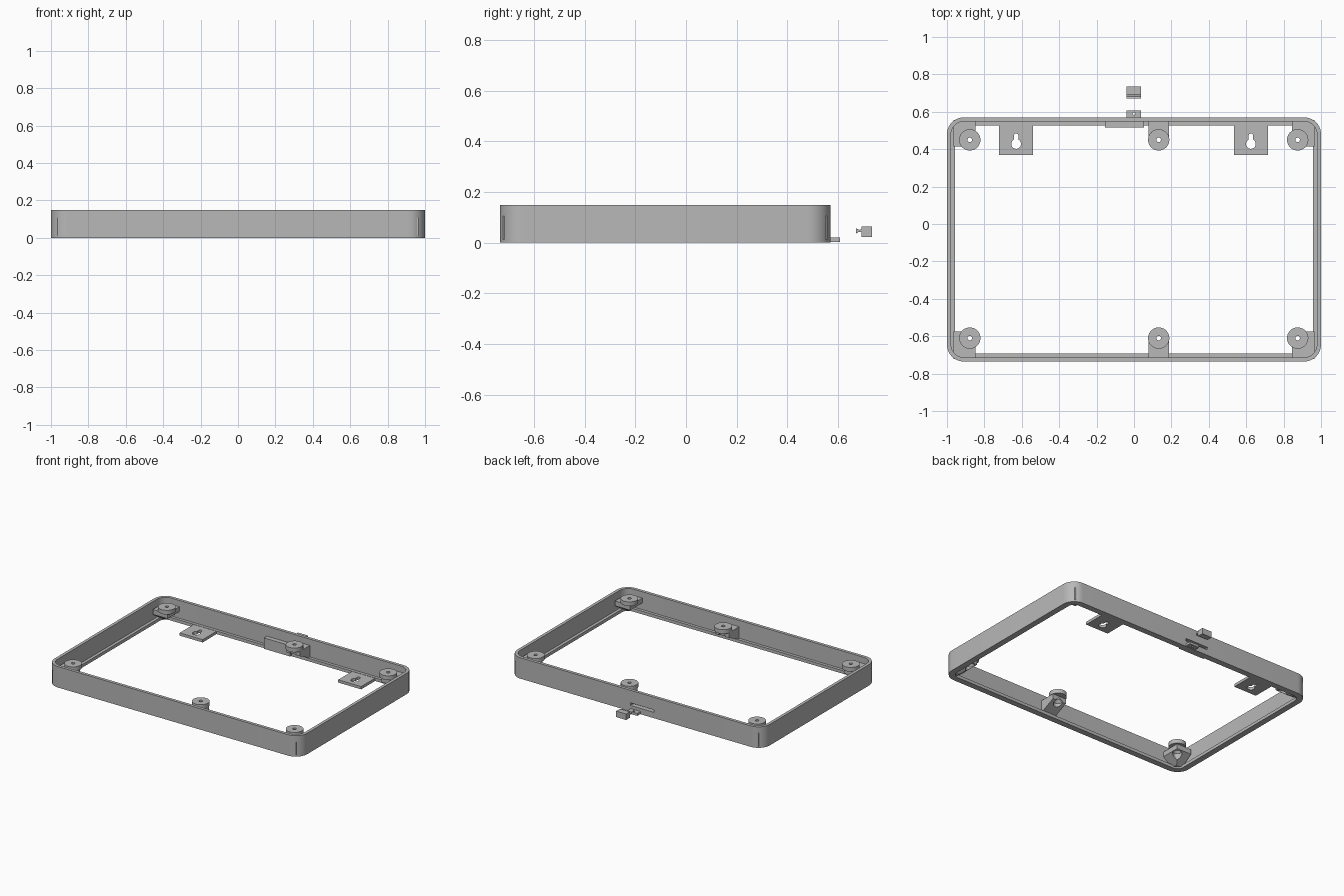
import bpy, bmesh, math
from mathutils import Vector

cube = bpy.data.objects.get("Cube")
if cube:
    bpy.data.objects.remove(cube, do_unlink=True)

grey = bpy.data.materials.new("plain grey")
grey.use_nodes = True
colour = (0.48, 0.48, 0.48, 1)
grey.diffuse_color = colour
grey.node_tree.nodes["Principled BSDF"].inputs["Base Color"].default_value = colour

FRONT, BACK = -0.735, 0.57
MID_Y = (FRONT + BACK) / 2
WALL, LIP = 0.022, 0.043


def finish(name, bm):
    bmesh.ops.recalc_face_normals(bm, faces=bm.faces)
    mesh = bpy.data.meshes.new(name)
    bm.to_mesh(mesh)
    bm.free()
    mesh.materials.append(grey)
    ob = bpy.data.objects.new(name, mesh)
    bpy.context.collection.objects.link(ob)
    return ob


def loft(name, loops, closed=False):
    """Skin matching loops; cap the ends, or join last to first."""
    bm = bmesh.new()
    rows = [[bm.verts.new(p) for p in loop] for loop in loops]
    n = len(rows[0])
    pairs = list(zip(rows, rows[1:]))
    if closed:
        pairs.append((rows[-1], rows[0]))
    else:
        bm.faces.new(rows[0])
        bm.faces.new(rows[-1])
    for a, b in pairs:
        for i in range(n):
            j = (i + 1) % n
            bm.faces.new((a[i], a[j], b[j], b[i]))
    return finish(name, bm)


def box(name, x0, x1, y0, y1, z0, z1):
    return loft(name, [[(x0, y0, z), (x1, y0, z), (x1, y1, z), (x0, y1, z)] for z in (z0, z1)])


def circle(x, y, r, z, n=40):
    return [(x + r * math.cos(math.tau * i / n), y + r * math.sin(math.tau * i / n), z)
            for i in range(n)]


def round_rect(inset, z, radius=0.09, steps=10):
    """Rounded frame outline, moved inward by inset."""
    r = radius - inset
    hx, hy = 1 - radius, (BACK - FRONT) / 2 - radius
    pts = []
    for k, (sx, sy) in enumerate([(1, 1), (-1, 1), (-1, -1), (1, -1)]):
        for i in range(steps + 1):
            a = math.pi / 2 * (k + i / steps)
            pts.append((sx * hx + r * math.cos(a), MID_Y + sy * hy + r * math.sin(a), z))
    return pts


def cut(ob, *cutters):
    bpy.context.view_layer.objects.active = ob
    for c in cutters:
        c.hide_render = True
        mod = ob.modifiers.new("cut", 'BOOLEAN')
        mod.operation, mod.solver, mod.object = 'DIFFERENCE', 'EXACT', c
        bpy.ops.object.modifier_apply(modifier=mod.name)
        bpy.data.objects.remove(c, do_unlink=True)


def smooth(ob):
    bpy.ops.object.select_all(action='DESELECT')
    ob.select_set(True)
    bpy.context.view_layer.objects.active = ob
    bpy.ops.object.shade_smooth_by_angle(angle=math.radians(30))


# Rim with a thin wall and an inner ledge at the bottom
frame = loft("frame", [round_rect(0, 0), round_rect(0, 0.15), round_rect(WALL, 0.15),
                       round_rect(WALL, 0.022), round_rect(LIP, 0.022), round_rect(LIP, 0)], True)
cut(frame, box("slot_cutter", -0.145, 0.04, 0.5, 0.6, 0.042, 0.06))
smooth(frame)

# Latch housing behind the slot
housing = box("latch_housing", -0.155, 0.053, 0.515, BACK - WALL + 0.002, 0.002, 0.08)
cut(housing, box("housing_cutter", -0.145, 0.04, 0.535, 0.6, 0.042, 0.06))

# Screw bosses on sloped brackets
DISC_Z, TOP_Z, TIP_Z = 0.105, 0.135, 0.07


def boss(name, x, y):
    disc = loft(name + "_boss", [circle(x, y, 0.057, DISC_Z), circle(x, y, 0.057, TOP_Z),
                                 circle(x, y, 0.012, TOP_Z), circle(x, y, 0.012, DISC_Z)], True)
    smooth(disc)
    s = 1 if y > 0 else -1
    wall_y = BACK - 0.015 if s > 0 else FRONT + 0.015
    if abs(x) < 0.5:
        # Straight bracket reaching in from the wall
        side = [(wall_y, DISC_Z), (y - s * 0.015, DISC_Z), (y - s * 0.015, TIP_Z), (wall_y, 0.012)]
        arm = loft(name + "_bracket", [[(x + d, py, pz) for py, pz in side] for d in (-0.054, 0.054)])
    else:
        # Square bracket narrowing down into the corner
        t = 1 if x > 0 else -1
        cx, cy = t * 0.965, wall_y + s * 0.002
        tip_x, tip_y = x - t * 0.03, y - s * 0.035

        def square(f, z):
            ex, ey = cx + (tip_x - cx) * f, cy + (tip_y - cy) * f
            return [(cx, cy, z), (ex, cy, z), (ex, ey, z), (cx, ey, z)]
        arm = loft(name + "_bracket", [square(0.4, 0.012), square(1, TIP_Z), square(1, DISC_Z)])
    cut(arm, loft("screw_cutter", [circle(x, y, 0.03, 0), circle(x, y, 0.03, 0.075),
                                   circle(x, y, 0.012, 0.095), circle(x, y, 0.012, 0.12)]))


for row, y in (("front", -0.61), ("back", 0.45)):
    for col, x in (("right", -0.878), ("middle", 0.132), ("left", 0.875)):
        boss(row + "_" + col, x, y)

# Hanging plates with keyholes
for side, x in (("right", -0.63), ("left", 0.625)):
    plate = box(side + "_hanging_plate", x - 0.091, x + 0.091, 0.37, 0.55, 0, 0.02)
    cut(plate,
        loft("hole_cutter", [circle(x, 0.428, 0.026, z) for z in (-0.1, 0.1)]),
        box("neck_cutter", x - 0.012, x + 0.012, 0.43, 0.472, -0.1, 0.1),
        loft("end_cutter", [circle(x, 0.472, 0.012, z) for z in (-0.1, 0.1)]))

# Tab with a pin hole on the back wall
tab = box("back_tab", -0.04, 0.038, 0.56, 0.608, 0.003, 0.02)
cut(tab, loft("pin_cutter", [circle(0, 0.59, 0.007, z, 20) for z in (-0.1, 0.1)]))

# Loose slider button
X0, X1 = -0.04, 0.038
slider = [(0.735, 0.065), (0.693, 0.065), (0.693, 0.053), (0.683, 0.051), (0.672, 0.057),
          (0.672, 0.037), (0.683, 0.043), (0.693, 0.043), (0.693, 0.022), (0.735, 0.022)]
loft("slider_button", [[(x, y, z) for y, z in slider] for x in (X0, X1)])
